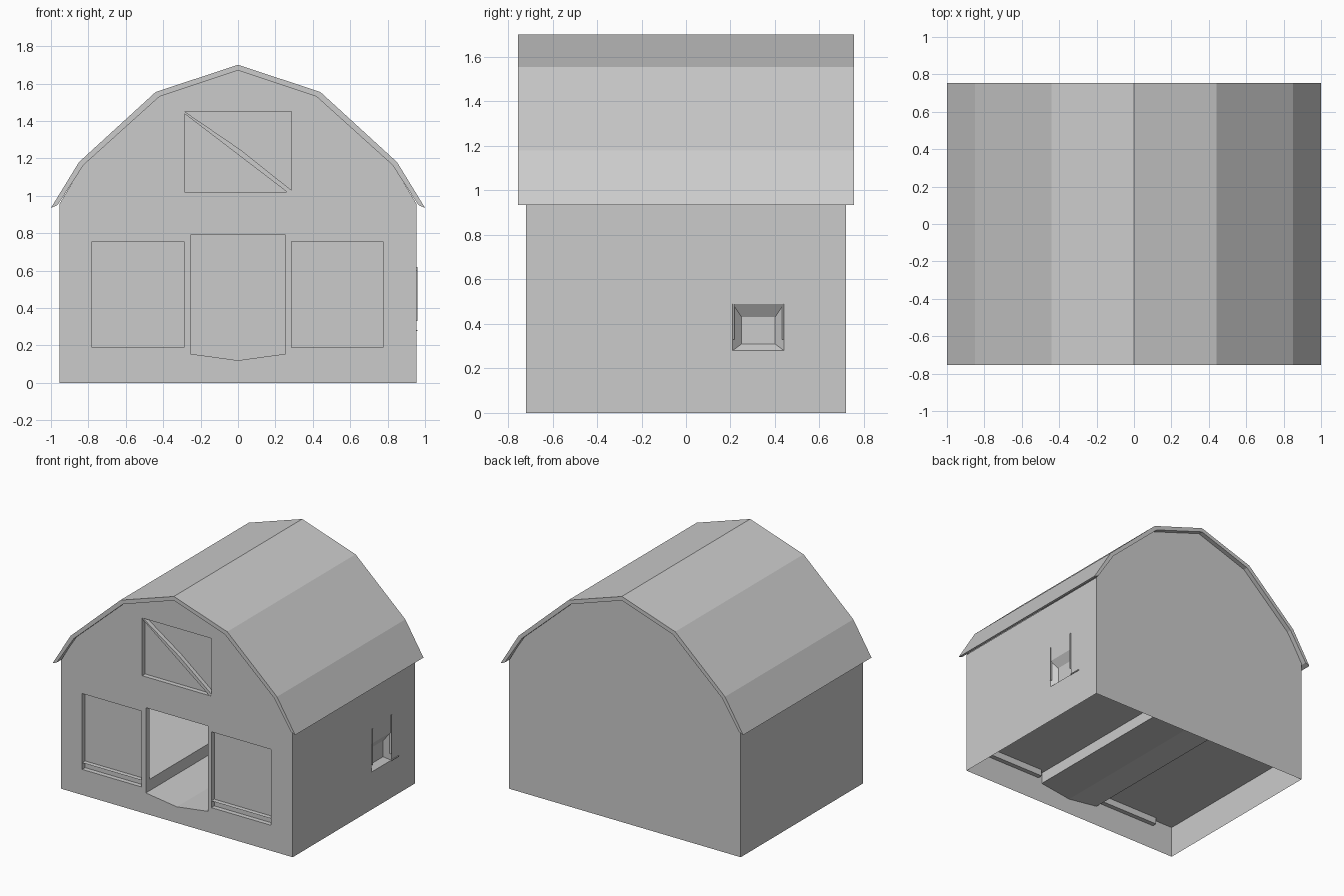
import bpy, bmesh
from mathutils import Vector

if "Cube" in bpy.data.objects:
    bpy.data.objects.remove(bpy.data.objects["Cube"])

W, D, FLOOR = 0.955, 0.72, 0.24


def finish(bm, name, outward=None):
    bmesh.ops.recalc_face_normals(bm, faces=bm.faces[:])
    if outward:
        total = sum((f.normal * f.calc_area() for f in bm.faces), Vector())
        if total.dot(Vector(outward)) < 0:
            bmesh.ops.reverse_faces(bm, faces=bm.faces[:])
    me = bpy.data.meshes.new(name)
    bm.to_mesh(me)
    bm.free()
    ob = bpy.data.objects.new(name, me)
    bpy.context.collection.objects.link(ob)
    return ob


def sheet(name, outline, place, outward, holes=()):
    """Flat wall with recesses; each hole = (rim, inner rim, depth, capped)."""
    bm = bmesh.new()

    def loop(pts, d=0.0):
        return [bm.verts.new(place(u, v, d)) for u, v in pts]

    rims = [loop(outline)] + [loop(h[0]) for h in holes]
    edges = [bm.edges.new((r[i - 1], r[i])) for r in rims for i in range(len(r))]
    bmesh.ops.triangle_fill(bm, edges=edges, use_beauty=True)
    for rim, (_, inner, depth, capped) in zip(rims[1:], holes):
        back = loop(inner, depth)
        for i in range(len(rim)):
            bm.faces.new((rim[i - 1], rim[i], back[i], back[i - 1]))
        if capped:
            bm.faces.new(back)
    return finish(bm, name, outward)


def extrude_profile(name, pts, y0, y1, closed, outward=None):
    bm = bmesh.new()
    a = [bm.verts.new((x, y0, z)) for x, z in pts]
    b = [bm.verts.new((x, y1, z)) for x, z in pts]
    for i in range(0 if closed else 1, len(pts)):
        bm.faces.new((a[i - 1], a[i], b[i], b[i - 1]))
    if closed:
        bm.faces.new(a)
        bm.faces.new(b)
    return finish(bm, name, outward)


def box(name, lo, hi):
    pts = [(lo[0], lo[2]), (hi[0], lo[2]), (hi[0], hi[2]), (lo[0], hi[2])]
    return extrude_profile(name, pts, lo[1], hi[1], True)


def rect(u0, u1, v0, v1):
    return [(u0, v0), (u1, v0), (u1, v1), (u0, v1)]


def mirrored(half):
    """Right half from eave to ridge -> full profile."""
    return half + [(-x, z) for x, z in reversed(half[:-1])]


# gambrel roof shell
outer = mirrored([(1.0, 0.935), (0.85, 1.18), (0.44, 1.555), (0, 1.70)])
under = mirrored([(0.965, 0.95), (0.825, 1.165), (0.42, 1.53), (0, 1.67)])
roof_bm = bmesh.new()
rows = [[roof_bm.verts.new((x, y, z)) for x, z in p]
        for p, y in ((outer, -0.755), (outer, 0.755), (under, 0.755), (under, -0.755))]
for k in range(4):
    for i in range(len(outer) - 1):
        roof_bm.faces.new((rows[k - 1][i], rows[k - 1][i + 1], rows[k][i + 1], rows[k][i]))
for i in (0, -1):
    roof_bm.faces.new([r[i] for r in rows])
finish(roof_bm, "roof")

# gable walls, the front one with door, stall panels and loft hatch
gable = mirrored([(W, 0), (W, 0.955), (0.828, 1.168), (0.422, 1.533), (0, 1.673)])
stall_r, stall_l = rect(0.285, 0.775, 0.19, 0.755), rect(-0.78, -0.29, 0.19, 0.755)
loft = rect(-0.285, 0.285, 1.02, 1.45)
door = [(-0.255, 0.155), (0, 0.12), (0.255, 0.155), (0.255, 0.79), (-0.255, 0.79)]
sheet("front_wall", gable, lambda u, v, d: (u, -D + d, v), (0, -1, 0),
      [(h, h, 0.035, True) for h in (stall_r, stall_l, loft)] + [(door, door, 0.045, False)])
sheet("back_wall", gable, lambda u, v, d: (u, D - d, v), (0, 1, 0))

# side walls, the right one with a small sloped niche
side = rect(-D, D, 0, 0.955)
niche = (rect(0.21, 0.44, 0.28, 0.49), rect(0.25, 0.40, 0.31, 0.43), 0.04, True)
sheet("right_wall", side, lambda u, v, d: (W - d, u, v), (1, 0, 0), [niche])
sheet("left_wall", side, lambda u, v, d: (-W + d, u, v), (-1, 0, 0))

# thin trim around the niche
box("niche_trim_front", (W - 0.01, 0.212, 0.33), (W + 0.006, 0.219, 0.60))
box("niche_trim_back", (W - 0.01, 0.432, 0.33), (W + 0.006, 0.439, 0.62))
box("niche_sill", (W - 0.01, 0.44, 0.276), (W + 0.006, 0.525, 0.283))

# raised floor with a sunken V-shaped central passage
extrude_profile("floor", [(-W, FLOOR), (-0.255, FLOOR), (-0.255, 0.155), (0, 0.12),
                          (0.255, 0.155), (0.255, FLOOR), (W, FLOOR)], -D, D, False, (0, 0, 1))

# diagonal brace across the loft hatch
extrude_profile("loft_brace", [(-0.285, 1.45), (-0.285, 1.438), (0.262, 1.02), (0.285, 1.02),
                               (0.285, 1.03), (0.015, 1.245)], -D + 0.004, -D + 0.035, True)
